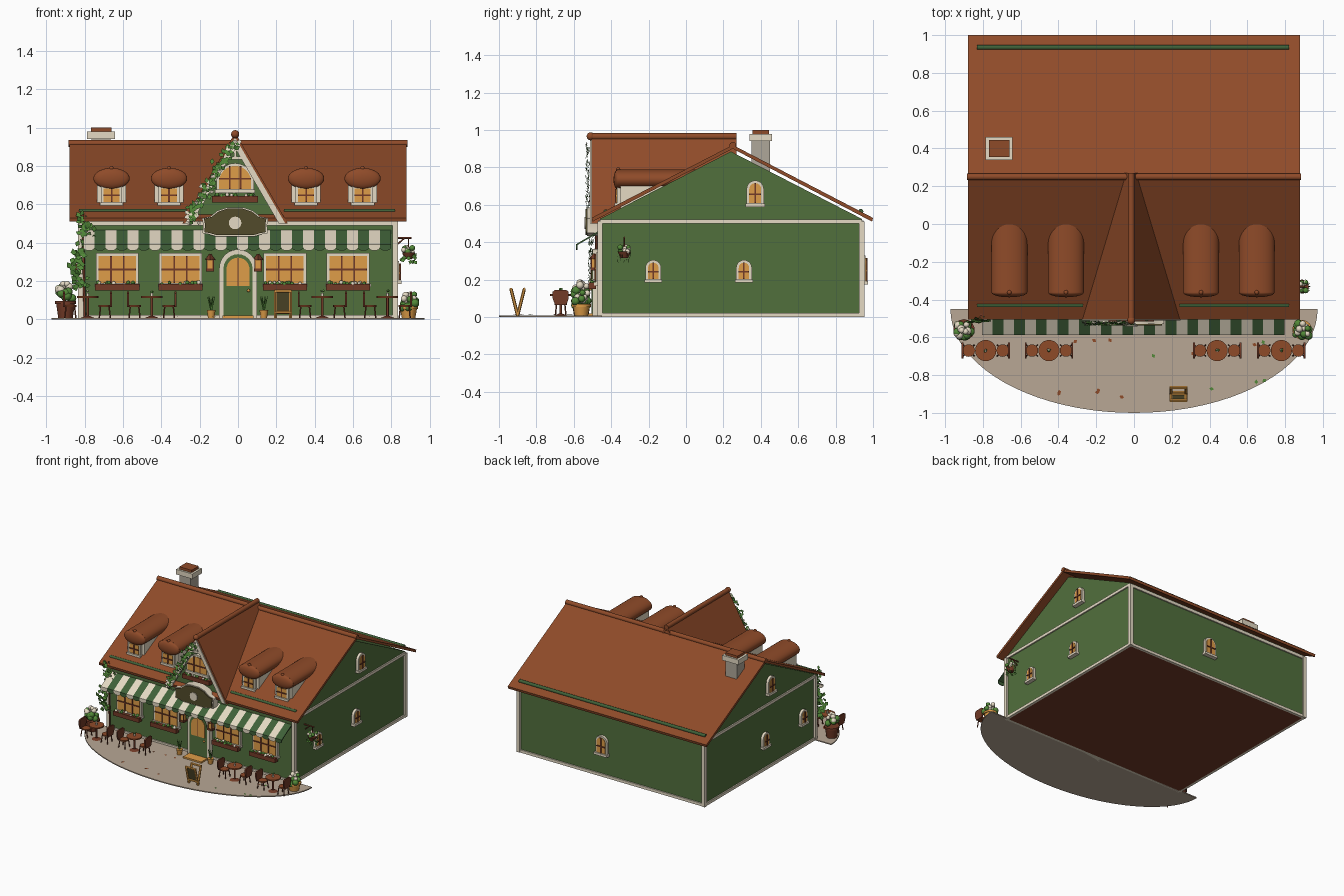
import bpy, bmesh, math, random
from math import cos, sin, pi
from mathutils import Matrix, Vector

random.seed(4)
old = bpy.data.objects.get("Cube")
if old:
    bpy.data.objects.remove(old, do_unlink=True)

MATS = {}
for name, col in {
    "terracotta": (.275, .07, .022), "wall_green": (.083, .16, .046), "cream": (.78, .70, .55),
    "paving": (.48, .39, .30), "amber": (.74, .34, .065), "dark_wood": (.17, .043, .02),
    "awning_green": (.05, .118, .04), "leaf_green": (.085, .25, .04),
    "olive": (.085, .07, .024), "stone": (.43, .39, .32)}.items():
    m = bpy.data.materials.new(name)
    m.use_nodes = True
    m.diffuse_color = (*col, 1)
    m.node_tree.nodes["Principled BSDF"].inputs["Base Color"].default_value = (*col, 1)
    MATS[name] = m


class Part:
    """Collects primitives into one named object."""
    def __init__(self):
        self.bm, self.slots = bmesh.new(), []

    def paint(self, verts, mat):
        if mat not in self.slots:
            self.slots.append(mat)
        for f in {f for v in verts for f in v.link_faces}:
            f.material_index = self.slots.index(mat)
            f.smooth = True

    def prism(self, pts, a, b, mat, axis="y"):
        put = {"x": lambda p, d: (d, p[0], p[1]), "y": lambda p, d: (p[0], d, p[1]),
               "z": lambda p, d: (p[0], p[1], d)}[axis]
        va, vb = ([self.bm.verts.new(put(p, d)) for p in pts] for d in (a, b))
        faces = [self.bm.faces.new(va), self.bm.faces.new(vb[::-1])]
        for i in range(len(pts)):
            j = (i + 1) % len(pts)
            faces.append(self.bm.faces.new((va[i], vb[i], vb[j], va[j])))
        bmesh.ops.recalc_face_normals(self.bm, faces=faces)
        self.paint(va + vb, mat)

    def box(self, x0, x1, y0, y1, z0, z1, mat):
        self.prism([(x0, y0), (x1, y0), (x1, y1), (x0, y1)], z0, z1, mat, "z")

    def tube(self, p, q, r, mat, r2=None, n=14):
        p, q = Vector(p), Vector(q)
        M = Matrix.Translation((p + q) / 2) @ (q - p).to_track_quat("Z", "Y").to_matrix().to_4x4()
        res = bmesh.ops.create_cone(self.bm, cap_ends=True, segments=n, radius1=r,
                                    radius2=r if r2 is None else r2, depth=(q - p).length, matrix=M)
        self.paint(res["verts"], mat)

    def ball(self, c, r, mat, scale=(1, 1, 1), sub=2):
        M = Matrix.Translation(c) @ Matrix.Diagonal((*scale, 1))
        self.paint(bmesh.ops.create_icosphere(self.bm, subdivisions=sub, radius=r, matrix=M)["verts"], mat)

    def leaf(self, c, s, mat, flat=False):
        q = Matrix.Rotation(random.uniform(0, 6), 3, "Z")
        if not flat:
            q = Matrix.Rotation(pi / 2 + random.uniform(-.5, .5), 3, "X") @ q
        vs = [self.bm.verts.new(Vector(c) + q @ Vector(p) * s) for p in
              ((0, -1, 0), (.75, 0, .2), (0, 1, 0), (-.75, 0, .2))]
        self.bm.faces.new(vs)
        self.paint(vs, mat)

    def bush(self, c, spread, n, r, mats):
        for i in range(n):
            d = [random.uniform(-s, s) for s in spread]
            self.ball(Vector(c) + Vector(d), r * random.uniform(.75, 1.1), mats[i % len(mats)])

    def done(self, name, M=Matrix()):
        me = bpy.data.meshes.new(name)
        self.bm.transform(M)
        self.bm.to_mesh(me)
        self.bm.free()
        for s in self.slots:
            me.materials.append(MATS[s])
        me.set_sharp_from_angle(angle=math.radians(40))
        ob = bpy.data.objects.new(name, me)
        bpy.context.collection.objects.link(ob)


def arch(w, h, z=0, n=12):
    return [(-w, z), (w, z)] + [(w * cos(pi * i / n), h - w + w * sin(pi * i / n)) for i in range(n + 1)]


def rect(w, z0, z1):
    return [(-w, z0), (w, z0), (w, z1), (-w, z1)]


def window(name, loc, w, h, arched=True, cols=2, rows=2, turn=0, edge=.014):
    """Framed pane with glazing bars, facing -y before turning."""
    p = Part()
    p.prism(arch(w, h) if arched else rect(w, 0, h), -.02, .01, "cream")
    iw = w - edge
    p.prism(arch(iw, h - edge, edge) if arched else rect(iw, edge, h - edge), -.024, -.02, "amber")
    for i in range(1, cols):
        x = -iw + 2 * iw * i / cols
        p.box(x - .004, x + .004, -.03, -.02, edge, h - edge, "dark_wood")
    for i in range(1, rows):
        z = h * (.45 if arched else i / rows)
        p.box(-iw, iw, -.03, -.02, z - .004, z + .004, "dark_wood")
    p.box(-w - .006, w + .006, -.032, .01, -.006, .012, "cream")
    p.done(name, Matrix.Translation(loc) @ Matrix.Rotation(math.radians(turn), 4, "Z"))


def flower_box(name, x, y, z, w):
    p = Part()
    p.box(x - w, x + w, y - .04, y, z, z + .034, "dark_wood")
    p.bush((x, y - .02, z + .036), (w * .9, .012, .006), 16, .011, ["leaf_green", "leaf_green", "cream"])
    p.done(name)


# Walls with gable ends, dark underside
p = Part()
p.prism([(-.46, .004), (.94, .004), (.94, .525), (.24, .885), (-.46, .525)], -.82, .82, "wall_green", "x")
p.box(-.81, .81, -.45, .93, 0, .006, "dark_wood")
p.done("house_walls")

# Cream corner posts and bands
p = Part()
for x in (-.82, .82):
    for y in (-.46, .94):
        p.box(x - .014, x + .014, y - .014, y + .014, 0, .51, "cream")
    for z0, z1 in ((0, .022), (.5, .522)):
        p.box(x - .01, x + .01, -.46, .94, z0, z1, "cream")
for y in (-.46, .94):
    for z0, z1 in ((0, .022), (.49, .515)):
        p.box(-.82, .82, y - .01, y + .01, z0, z1, "cream")
p.done("wall_trim")

# Main roof, ridge and snow rails
p = Part()
p.prism([(.25, .92), (1, .53), (.995, .51), (.25, .9), (-.5, .51), (-.505, .53)], -.88, .88, "terracotta", "x")
p.tube((-.885, .25, .918), (.885, .25, .918), .018, "terracotta")
p.tube((-.83, .935, .565), (.82, .935, .565), .013, "awning_green")
for a, b in ((-.83, -.27), (.24, .82)):
    p.tube((a, -.43, .565), (b, -.43, .565), .011, "awning_green")
p.done("main_roof")

# Chimney
p = Part()
p.box(-.765, -.665, .35, .45, .75, .945, "stone")
p.box(-.787, -.643, .34, .46, .94, .98, "cream")
p.box(-.768, -.66, .355, .445, .98, 1.0, "terracotta")
p.done("chimney")

# Front cross gable
cx = -.015
p = Part()
p.prism([(cx - .26, .5), (cx + .26, .5), (cx, .94)], -.47, .2, "wall_green")
p.prism([(cx, .975), (cx + .275, .5), (cx + .255, .5), (cx, .945), (cx - .255, .5), (cx - .275, .5)],
        -.505, .27, "terracotta")
p.tube((cx, -.505, .965), (cx, .27, .965), .018, "terracotta")
p.ball((cx, -.51, .966), .022, "terracotta")
for s in (-1, 1):
    p.prism([(cx, .95), (cx + s * .262, .5), (cx + s * .228, .5), (cx, .893)], -.512, -.49, "cream")
p.box(cx - .06, cx + .06, -.505, -.475, .835, .85, "cream")
p.box(cx - .007, cx + .007, -.505, -.475, .84, .93, "cream")
p.done("front_gable")
window("gable_window", (cx, -.472, .665), .098, .15, cols=3)
flower_box("gable_flower_box", cx, -.475, .61, .12)

# Dormers with rounded caps
for i, x in enumerate((-.66, -.36, .355, .65)):
    p = Part()
    p.box(x - .075, x + .075, -.35, 0, .57, .72, "cream")
    p.prism([(x + .095 * cos(a * pi / 16), .735 + .055 * sin(a * pi / 16)) for a in range(32)],
            -.362, .08, "terracotta")
    p.ball((x, -.362, .735), 1, "terracotta", (.095, .026, .055), 3)
    p.ball((x, -.362, .788), .012, "terracotta")
    p.done(f"dormer_{i + 1}")
    window(f"dormer_window_{i + 1}", (x, -.35, .598), .055, .1, False)

# Windows on all sides
for i, x in enumerate((-.63, -.3, .245, .575)):
    window(f"front_window_{i + 1}", (x, -.46, .175), .112, .17, False, 3)
    flower_box(f"window_flower_box_{i + 1}", x, -.48, .15, .115)
for i, (y, z, w, h) in enumerate(((-.175, .19, .042, .115), (.31, .19, .042, .115), (.37, .595, .046, .135))):
    window(f"left_side_window_{i + 1}", (.82, y, z), w, h, turn=90)
    window(f"right_side_window_{i + 1}", (-.82, (-.3, .18, .11)[i], z), w, h, turn=-90)
window("back_window", (.08, .94, .18), .052, .15, turn=180)

# Arched door with mat and side lanterns
p = Part()
p.prism(arch(.098, .365), -.5, -.45, "cream")
p.prism(arch(.076, .34), -.504, -.5, "wall_green")
p.prism(arch(.06, .322, .175), -.508, -.504, "amber")
p.box(-.003, .003, -.511, -.506, .175, .32, "dark_wood")
p.ball((.055, -.51, .15), .008, "amber")
p.box(-.08, .08, -.58, -.5, .008, .02, "amber")
p.done("front_door")
for n, x in (("right", -.145), ("left", .105)):
    p = Part()
    p.box(x - .016, x + .016, -.505, -.475, .262, .312, "amber")
    p.box(x - .021, x + .021, -.51, -.46, .25, .264, "dark_wood")
    p.tube((x, -.49, .31), (x, -.49, .34), .028, "dark_wood", .006, 4)
    for dx in (-.016, .016):
        p.box(x + dx - .003, x + dx + .003, -.508, -.502, .255, .315, "dark_wood")
    p.done(f"{n}_lantern")

# Striped awning with scalloped valance
p = Part()
n, x0, step = 28, -.806, 1.604 / 28
for i in range(n):
    a, col = x0 + i * step, ("cream", "awning_green")[i % 2]
    p.prism([(-.46, .465), (-.587, .39), (-.587, .372), (-.58, .372), (-.58, .385), (-.46, .455)],
            a, a + step, col, "x")
    p.prism([(a + step / 2 + step / 2 * cos(pi * k / 8), .374 - .016 * sin(pi * k / 8)) for k in range(9)],
            -.587, -.58, col)
p.done("awning")

# Blank sign board
half = [(.1, .44), (.135, .45), (.165, .455), (.162, .495), (.168, .525), (.125, .535), (.09, .562), (.04, .578)]
pts = half + [(-x, z) for x, z in reversed(half)]
p = Part()
p.prism([(cx + x * 1.03, .51 + (z - .51) * 1.1) for x, z in pts], -.53, -.47, "cream")
p.prism([(cx + x * .97, z) for x, z in pts], -.538, -.53, "olive")
p.prism([(cx + .033 * cos(k * pi / 8), .503 + .033 * sin(k * pi / 8)) for k in range(16)], -.543, -.538, "cream")
p.done("sign_board")

# Paved terrace with fallen leaves
p = Part()
p.prism([(.972 * cos(pi * k / 40), -.45 - .55 * sin(pi * k / 40)) for k in range(41)], 0, .008, "paving", "z")
for i in range(16):
    p.leaf((random.uniform(-.6, .7), random.uniform(-.92, -.6), .011), .013,
           ("terracotta", "leaf_green", "terracotta")[i % 3], True)
p.done("terrace")

# Cafe tables and chairs
for i, x in enumerate((-.785, -.45, .44, .78)):
    y = -.67
    p = Part()
    p.tube((x, y, .112), (x, y, .122), .056, "terracotta", n=24)
    p.tube((x, y, .01), (x, y, .112), .007, "dark_wood")
    p.tube((x, y, .008), (x, y, .018), .035, "dark_wood", .01)
    p.tube((x, y, .122), (x, y, .138), .007, "cream")
    p.bush((x, y, .146), (.006, .006, .004), 4, .006, ["leaf_green", "cream"])
    p.done(f"cafe_table_{i + 1}")
    for side, s in (("right", -1), ("left", 1)):
        c = x + s * .09
        p = Part()
        p.tube((c, y, .064), (c, y, .074), .033, "terracotta", n=16)
        for dx in (-.022, .022):
            for dy in (-.022, .022):
                p.tube((c + dx, y + dy, .07), (c + dx * 1.3, y + dy * 1.3, .008), .004, "dark_wood", n=6)
        p.prism([(y - .03, .065), (y + .03, .065), (y + .043, .1), (y + .043, .135), (y + .03, .145),
                 (y - .03, .145), (y - .043, .135), (y - .043, .1)], c + s * .028, c + s * .038, "dark_wood", "x")
        p.done(f"{side}_chair_{i + 1}")

# Potted plants with blossom on top
for name, x, mat, r, h, top in (("right", -.9, "dark_wood", .052, .095, .16), ("left", .89, "amber", .048, .07, .105)):
    p = Part()
    p.tube((x, -.56, .006), (x, -.56, h), r * .75, mat, r)
    p.tube((x, -.56, h - .015), (x, -.56, h), r * 1.08, mat)
    p.bush((x, -.56, top - .035), (.035, .035, .018), 12, .023, ["leaf_green"])
    p.bush((x, -.56, top + .005), (.038, .035, .02), 13, .02, ["cream", "cream", "cream", "leaf_green"])
    p.done(f"{name}_flower_pot")
for name, x in (("right", -.14), ("left", .135)):
    p = Part()
    p.tube((x, -.54, .008), (x, -.54, .05), .017, "amber", .024)
    for k in range(7):
        p.tube((x, -.54, .045), (x + .02 * cos(k), -.54 + .02 * sin(k), .12), .005, "leaf_green", .001, 5)
    p.done(f"{name}_door_plant")

# Hanging basket on bracket
p = Part()
p.tube((.82, -.33, .425), (.905, -.33, .425), .005, "dark_wood")
p.tube((.83, -.33, .39), (.87, -.33, .425), .004, "dark_wood")
p.tube((.89, -.33, .425), (.89, -.33, .36), .003, "dark_wood")
p.tube((.89, -.33, .315), (.89, -.33, .35), .02, "dark_wood", .036)
p.bush((.89, -.33, .362), (.026, .026, .012), 14, .015, ["leaf_green", "cream"])
for k in range(14):
    p.leaf((.89 + .035 * cos(k), -.33 + .035 * sin(k), random.uniform(.29, .35)), .014, "leaf_green")
p.done("hanging_basket")

# Folding menu board with one panel
p = Part()
for y in (-.935, -.865):
    for x in (.195, .275):
        p.tube((x, -.9, .008), (x, y, .148), .009, "amber", n=6)
    for t in (.2, 1):
        q = -.9 + (y + .9) * t
        p.tube((.19, q, .01 + .138 * t), (.28, q, .01 + .138 * t), .009, "amber", n=6)
p.prism([(-.907, .036), (-.935, .148), (-.931, .148), (-.903, .036)], .195, .275, "olive", "x")
p.done("menu_board")

# Climbing ivy on the corner and the gable edge
p = Part()
for i in range(105):
    z = random.uniform(.14, .56)
    p.leaf((-.815 + .03 * sin(z * 18) + random.gauss(0, .018), random.uniform(-.52, -.48), z),
           random.uniform(.015, .022), "leaf_green")
p.tube((-.8, -.48, .01), (-.81, -.48, .55), .006, "dark_wood")
p.done("corner_ivy")
p = Part()
for i in range(120):
    t = random.random()
    p.leaf((cx - .25 * (1 - t) + random.gauss(0, .015), random.uniform(-.535, -.515), .51 + .42 * t + random.gauss(0, .014)),
           random.uniform(.012, .019), ("leaf_green", "leaf_green", "leaf_green", "cream")[i % 4])
p.done("gable_ivy")
